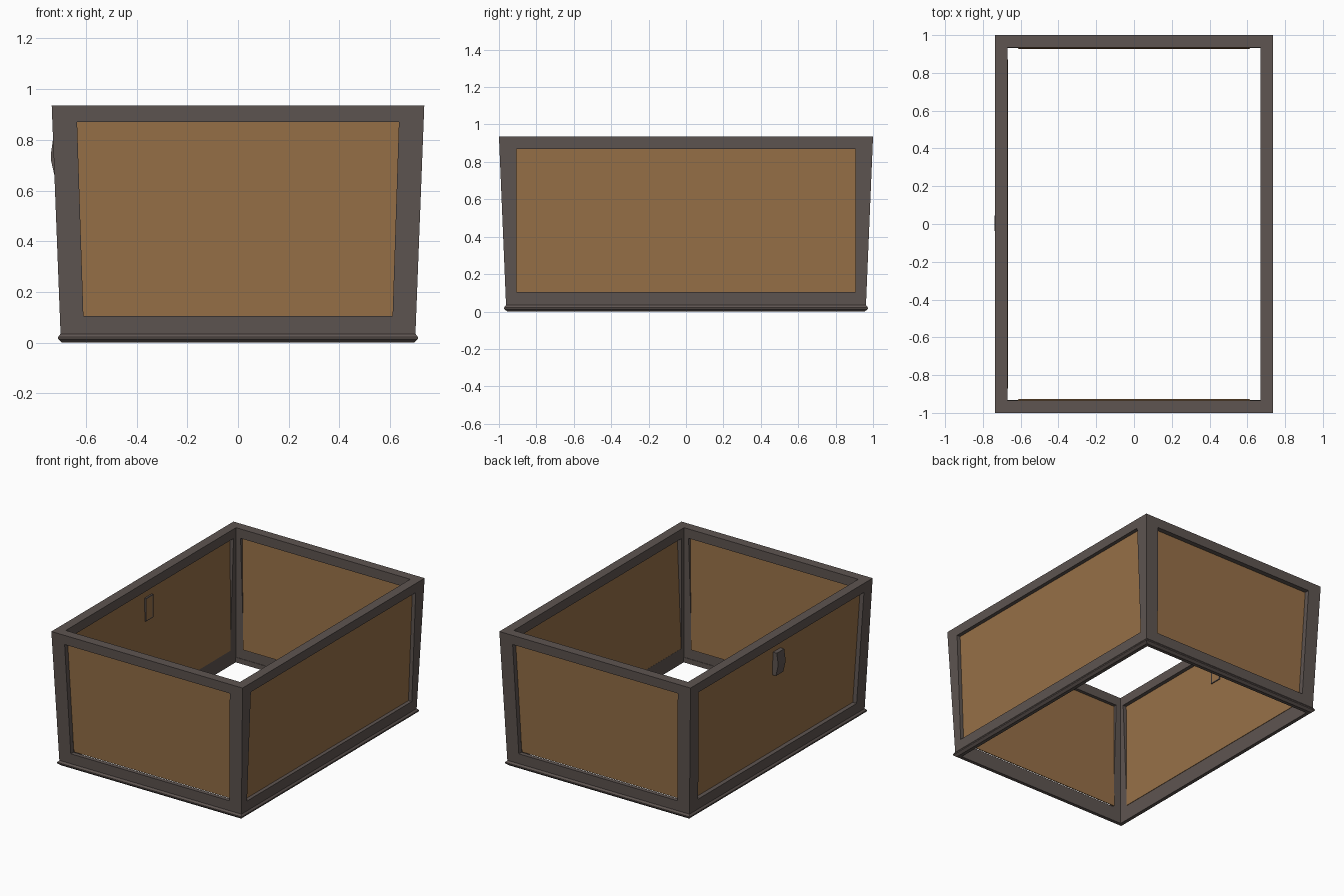
import bpy, bmesh
from mathutils import Vector

if "Cube" in bpy.data.objects:
    bpy.data.objects.remove(bpy.data.objects["Cube"], do_unlink=True)


def material(name, rgb):
    m = bpy.data.materials.new(name)
    m.use_nodes = True
    col = (*rgb, 1)
    m.diffuse_color = col
    bsdf = m.node_tree.nodes["Principled BSDF"]
    bsdf.inputs["Base Color"].default_value = col
    bsdf.inputs["Roughness"].default_value = 0.8
    return m


GREY = material("dark grey metal", (0.112, 0.090, 0.082))
BROWN = material("tan brown board", (0.31, 0.163, 0.064))

Z_LOW, Z_TOP = 0.03, 0.935           # frame height range
OPEN_LOW, OPEN_TOP = 0.105, 0.87     # window height range
HALF_LOW, HALF_TOP = Vector((0.70, 0.962)), Vector((0.735, 1.0))
HALF_IN = Vector((0.67, 0.935))      # vertical inner faces


def outer(z):
    """Half width and half depth of the flared outside at height z."""
    return HALF_LOW.lerp(HALF_TOP, (z - Z_LOW) / (Z_TOP - Z_LOW))


def finish(bm, name, mats, weld=True):
    if weld:
        bmesh.ops.remove_doubles(bm, verts=bm.verts, dist=1e-5)
    bmesh.ops.recalc_face_normals(bm, faces=bm.faces)
    me = bpy.data.meshes.new(name)
    bm.to_mesh(me)
    bm.free()
    for m in mats:
        me.materials.append(m)
    ob = bpy.data.objects.new(name, me)
    bpy.context.collection.objects.link(ob)
    return ob


def bridge(bm, a, b, edges=range(4)):
    for i in edges:
        j = (i + 1) % 4
        bm.faces.new((a[i], a[j], b[j], b[i]))


# Each side: placing rule, outward axis, window half widths low/top, board recess
SIDES = {
    "front": (lambda u, d, z: (u, -d, z), 1, 0.61, 0.635, 0.034),
    "back": (lambda u, d, z: (-u, d, z), 1, 0.61, 0.635, 0.034),
    "left": (lambda u, d, z: (d, u, z), 0, 0.905, 0.905, 0.026),
    "right": (lambda u, d, z: (-d, -u, z), 0, 0.87, 0.908, 0.030),
}


def loop(bm, place, rows, dist):
    """Four corners from two rows of (half width, height); dist gives depth at z."""
    (w0, z0), (w1, z1) = rows
    pts = ((-w0, z0), (w0, z0), (w1, z1), (-w1, z1))
    return [bm.verts.new(place(u, dist(z), z)) for u, z in pts]


frame = bmesh.new()
for side, (place, ax, w_low, w_top, recess) in SIDES.items():
    window = ((w_low, OPEN_LOW), (w_top, OPEN_TOP))
    outline = [(outer(z)[1 - ax], z) for z in (Z_LOW, Z_TOP)]
    inside = [(HALF_IN[1 - ax], z) for z in (Z_LOW, Z_TOP)]

    def skin(z):
        return outer(z)[ax]

    def lining(z):
        return HALF_IN[ax]

    # Mitred wall of the frame with its window
    a = loop(frame, place, outline, skin)
    b = loop(frame, place, window, skin)
    c = loop(frame, place, window, lining)
    d = loop(frame, place, inside, lining)
    bridge(frame, a, b)
    bridge(frame, b, c)
    bridge(frame, c, d)
    bridge(frame, d, a, (0, 2))

    # Thin leaning board in the window
    bm = bmesh.new()
    p = loop(bm, place, window, lambda z: skin(z) - recess)
    q = loop(bm, place, window, lambda z: skin(z) - recess - 0.006)
    bm.faces.new(p)
    bm.faces.new(q)
    bridge(bm, p, q)
    finish(bm, side + "_board", [BROWN])

finish(frame, "frame", [GREY])

# Bevelled lip around the foot
bm = bmesh.new()
profile = ((-0.03, 0), (-0.006, 0), (0.01, 0.014), (0.01, 0.022), (0, 0.035), (-0.03, 0.035))
rings = []
for o, z in profile:
    x, y = HALF_LOW + Vector((o, o))
    rings.append([bm.verts.new((sx * x, sy * y, z))
                  for sx, sy in ((-1, -1), (1, -1), (1, 1), (-1, 1))])
for i, ring in enumerate(rings):
    bridge(bm, ring, rings[(i + 1) % len(rings)])
finish(bm, "base_lip", [GREY])

# Latch with a bulging front, its open back showing as a rim on the inside
bm = bmesh.new()
profile = ((-0.682, 0.65), (-0.722, 0.65), (-0.738, 0.72), (-0.738, 0.745),
           (-0.729, 0.81), (-0.682, 0.81))
ends = [[bm.verts.new((x, y, z)) for x, z in profile] for y in (-0.038, 0.044)]
for e in ends:
    bm.faces.new(e)
n = len(profile)
for i in range(n):
    j = (i + 1) % n
    f = bm.faces.new((ends[0][i], ends[0][j], ends[1][j], ends[1][i]))
bm.normal_update()
bmesh.ops.inset_individual(bm, faces=[f], thickness=0.01)
f.material_index = 1
finish(bm, "latch", [GREY, BROWN])
